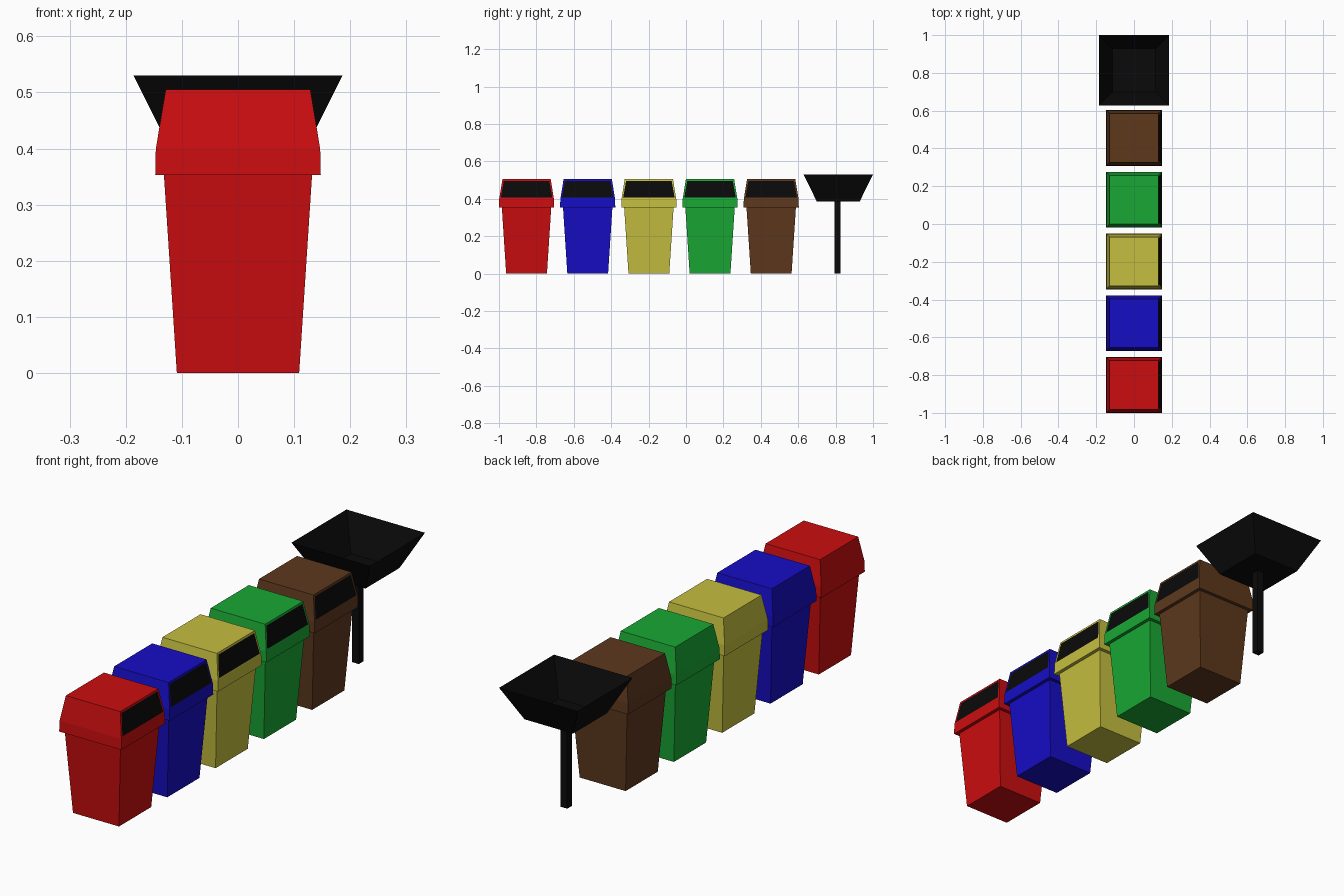
import bpy, bmesh

if "Cube" in bpy.data.objects:
    bpy.data.objects.remove(bpy.data.objects["Cube"])


def material(name, rgb):
    m = bpy.data.materials.new(name)
    m.diffuse_color = (*rgb, 1)
    m.use_nodes = True
    m.node_tree.nodes["Principled BSDF"].inputs["Base Color"].default_value = m.diffuse_color
    return m


def square_loft(name, sections, y, mats, cap_start=True, cap_end=True, window=False):
    """Flat-faced square tube through (half_width, z) sections, centred on x = 0."""
    bm = bmesh.new()
    rings = []
    for h, z in sections:
        rings.append([bm.verts.new((sx * h, sy * h, z))
                      for sx, sy in ((-1, -1), (1, -1), (1, 1), (-1, 1))])
    for a, b in zip(rings, rings[1:]):
        for i in range(4):
            j = (i + 1) % 4
            f = bm.faces.new((a[i], a[j], b[j], b[i]))
    if cap_start:
        bm.faces.new(rings[0][::-1])
    if cap_end:
        bm.faces.new(rings[-1])
    if window:
        # dark opening inset in the upper sloping side facing +x
        bm.normal_update()
        side = max((f for f in bm.faces if f.normal.x > 0.5),
                   key=lambda f: f.calc_center_median().z)
        bmesh.ops.inset_region(bm, faces=[side], thickness=0.0115)
        side.material_index = 1
    mesh = bpy.data.meshes.new(name)
    bm.to_mesh(mesh)
    bm.free()
    for m in mats:
        mesh.materials.append(m)
    obj = bpy.data.objects.new(name, mesh)
    obj.location.y = y
    bpy.context.collection.objects.link(obj)
    return obj


black = material("black", (0.003, 0.003, 0.003))
colours = {
    "red": (0.60, 0.004, 0.005),
    "blue": (0.008, 0.004, 0.56),
    "yellow": (0.56, 0.52, 0.05),
    "green": (0.01, 0.39, 0.035),
    "brown": (0.11, 0.04, 0.012),
}

# row of bins: tapered body and overhanging lid with a side opening
for i, (colour, rgb) in enumerate(colours.items()):
    y = -0.8525 + 0.327 * i
    paint = material(colour, rgb)
    square_loft(colour + "_bin_body", [(0.109, 0), (0.132, 0.353)], y, [paint], cap_end=False)
    square_loft(colour + "_bin_lid",
                [(0.132, 0.353), (0.1475, 0.353), (0.1465, 0.399), (0.129, 0.505)],
                y, [paint, black], cap_start=False, window=True)

# open tray on a square post
square_loft("tray", [(0.115, 0.387), (0.186, 0.53)], 0.814, [black], cap_end=False)
square_loft("tray_post", [(0.016, 0), (0.016, 0.387)], 0.811, [black], cap_end=False)
